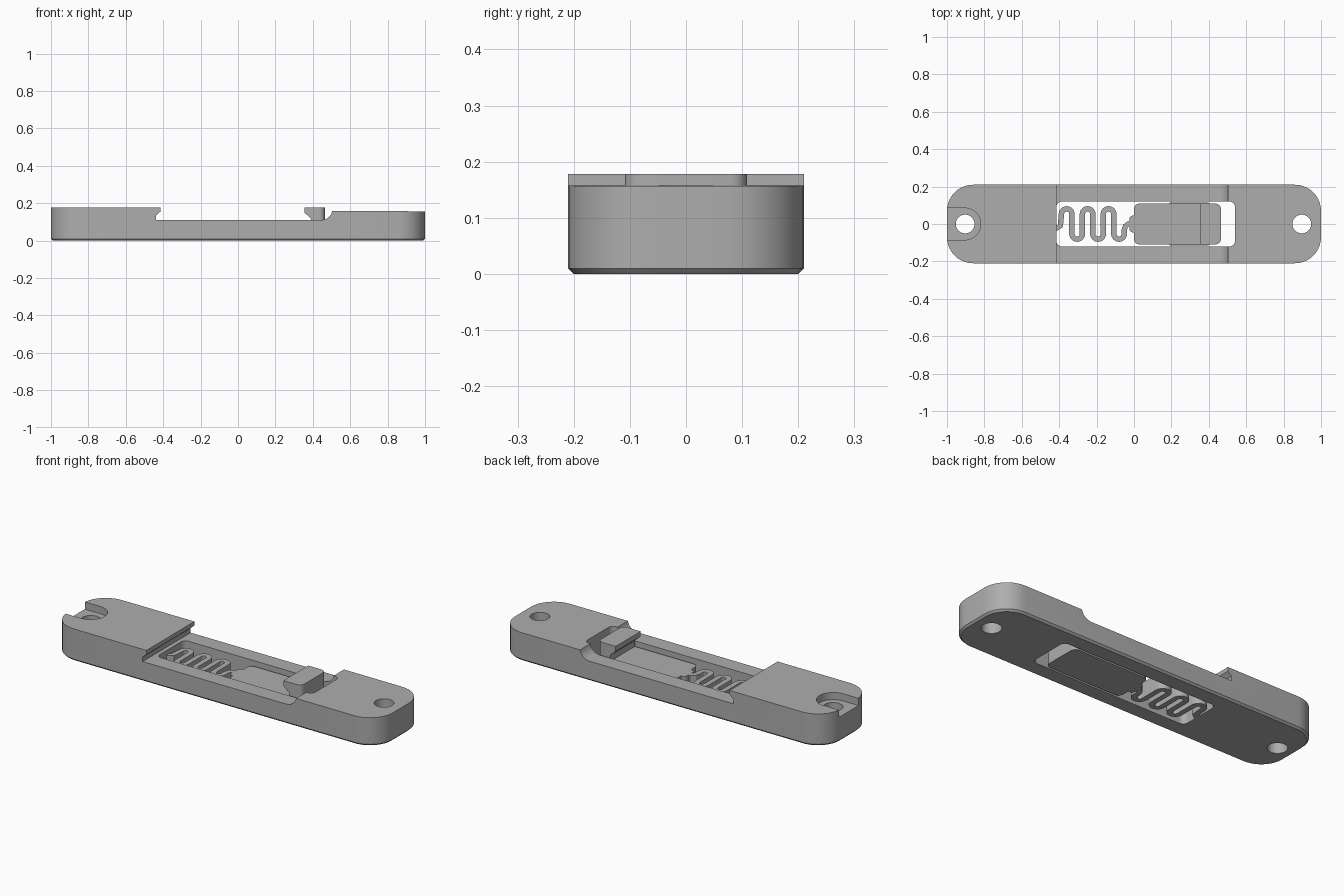
import bpy, bmesh, math
from mathutils import Vector

cube = bpy.data.objects.get("Cube")
if cube:
    bpy.data.objects.remove(cube, do_unlink=True)

grey = bpy.data.materials.new("plain grey")
grey.use_nodes = True
GREY = (0.42, 0.42, 0.42, 1)
grey.diffuse_color = GREY
grey.node_tree.nodes["Principled BSDF"].inputs["Base Color"].default_value = GREY


def loft(name, rings):
    """Closed solid through matching rings of 3D points."""
    bm = bmesh.new()
    loops = [[bm.verts.new(p) for p in ring] for ring in rings]
    n = len(loops[0])
    for a, b in zip(loops, loops[1:]):
        for i in range(n):
            j = (i + 1) % n
            bm.faces.new((a[i], a[j], b[j], b[i]))
    bm.faces.new(loops[0])
    bm.faces.new(loops[-1])
    bmesh.ops.recalc_face_normals(bm, faces=bm.faces)
    mesh = bpy.data.meshes.new(name)
    bm.to_mesh(mesh)
    bm.free()
    mesh.materials.append(grey)
    ob = bpy.data.objects.new(name, mesh)
    bpy.context.collection.objects.link(ob)
    return ob


def rounded(x0, x1, half, r, steps=10):
    """Outline of a rounded rectangle centred on y = 0."""
    pts = []
    for k, (cx, cy) in enumerate([(x1 - r, half - r), (x0 + r, half - r),
                                  (x0 + r, r - half), (x1 - r, r - half)]):
        for i in range(steps + 1):
            a = math.pi / 2 * (k + i / steps)
            pts.append((cx + r * math.cos(a), cy + r * math.sin(a)))
    return pts


def slab(name, outline, z0, z1):
    return loft(name, [[(x, y, z) for x, y in outline] for z in (z0, z1)])


def side_prism(name, profile, half):
    return loft(name, [[(x, y, z) for x, z in profile] for y in (-half, half)])


def combine(ob, other, operation):
    mod = ob.modifiers.new(operation, "BOOLEAN")
    mod.operation = operation
    mod.solver = "EXACT"
    mod.object = other
    graph = bpy.context.evaluated_depsgraph_get()
    mesh = bpy.data.meshes.new_from_object(ob.evaluated_get(graph))
    ob.modifiers.clear()
    ob.data = mesh
    bpy.data.objects.remove(other, do_unlink=True)


# Main body: rounded block with a chamfered foot
body = loft("body", [[(x, y, z) for x, y in rounded(i - 1, 1 - i, 0.21 - i, 0.14 - i)]
                     for z, i in ((0, 0.01), (0.01, 0), (0.2, 0))])

# Side profile: raised end with undercut lip, low rails, curved ramp to the other end
ramp = [(0.445 + 0.06 * math.sin(a), 0.17 - 0.06 * math.cos(a))
        for a in [math.radians(78) * i / 8 for i in range(9)]]
profile = [(-1.1, -0.1), (-1.1, 0.178), (-0.415, 0.178), (-0.415, 0.155),
           (-0.438, 0.135), (-0.438, 0.11)] + ramp + [(1.1, 0.157), (1.1, -0.1)]
combine(body, side_prism("profile", profile, 0.4), "INTERSECT")

# Through slot, end pocket and screw holes
combine(body, slab("slot", rounded(-0.415, 0.54, 0.12, 0.03), -0.1, 0.3), "DIFFERENCE")
combine(body, slab("pocket", rounded(-1.2, -0.82, 0.085, 0.084), 0.138, 0.3), "DIFFERENCE")
for x in (-0.903, 0.897):
    combine(body, slab("hole", rounded(x - 0.05, x + 0.05, 0.05, 0.0499), -0.1, 0.3),
            "DIFFERENCE")

# Sliding latch plate, its side ridges and the neck to the spring
slab("latch_plate", rounded(0, 0.465, 0.109, 0.03), 0, 0.085)
slab("latch_ridges", rounded(0.19, 0.4, 0.114, 0.001, 1), 0.01, 0.07)
slab("latch_neck", rounded(-0.025, 0.04, 0.045, 0.02), 0, 0.085)

# Hooked latch head
head = side_prism("latch_head", [(0.355, 0.178), (0.465, 0.178), (0.465, 0.06), (0.39, 0.06),
                                 (0.39, 0.118), (0.355, 0.15)], 0.2)
combine(head, slab("head_outline", rounded(0.2, 0.465, 0.109, 0.03), 0, 0.3), "INTERSECT")

# Serpentine spring: centre line of alternating half turns, widened to a ribbon
r, reach = 0.028, 0.053
start = -0.388
path = [Vector((-0.43, -0.022)), Vector((-0.41, -0.02)), Vector((-0.394, -0.012))]
for k in range(6):
    s = 1 if k % 2 == 0 else -1
    cx = start + r + 2 * r * k
    path += [Vector((cx - r * math.cos(a), s * (reach + r * math.sin(a))))
             for a in [math.pi * i / 12 for i in range(13)]]
end = start + 12 * r
path += [Vector((end, -0.03)), Vector((end + 0.006, -0.012)), Vector((end + 0.02, 0)),
         Vector((0.01, 0))]
left, right = [], []
for i, p in enumerate(path):
    d = (path[min(i + 1, len(path) - 1)] - path[max(i - 1, 0)]).normalized()
    side = Vector((-d.y, d.x)) * 0.0145
    left.append(p + side)
    right.append(p - side)
slab("spring", [tuple(p) for p in left + right[::-1]], 0, 0.085)

# Smooth the curved walls, keep the edges sharp
for ob in bpy.context.collection.objects:
    if ob.type == "MESH" and grey.name in ob.data.materials:
        bpy.ops.object.select_all(action="DESELECT")
        ob.select_set(True)
        bpy.context.view_layer.objects.active = ob
        bpy.ops.object.shade_smooth_by_angle(angle=math.radians(30))
